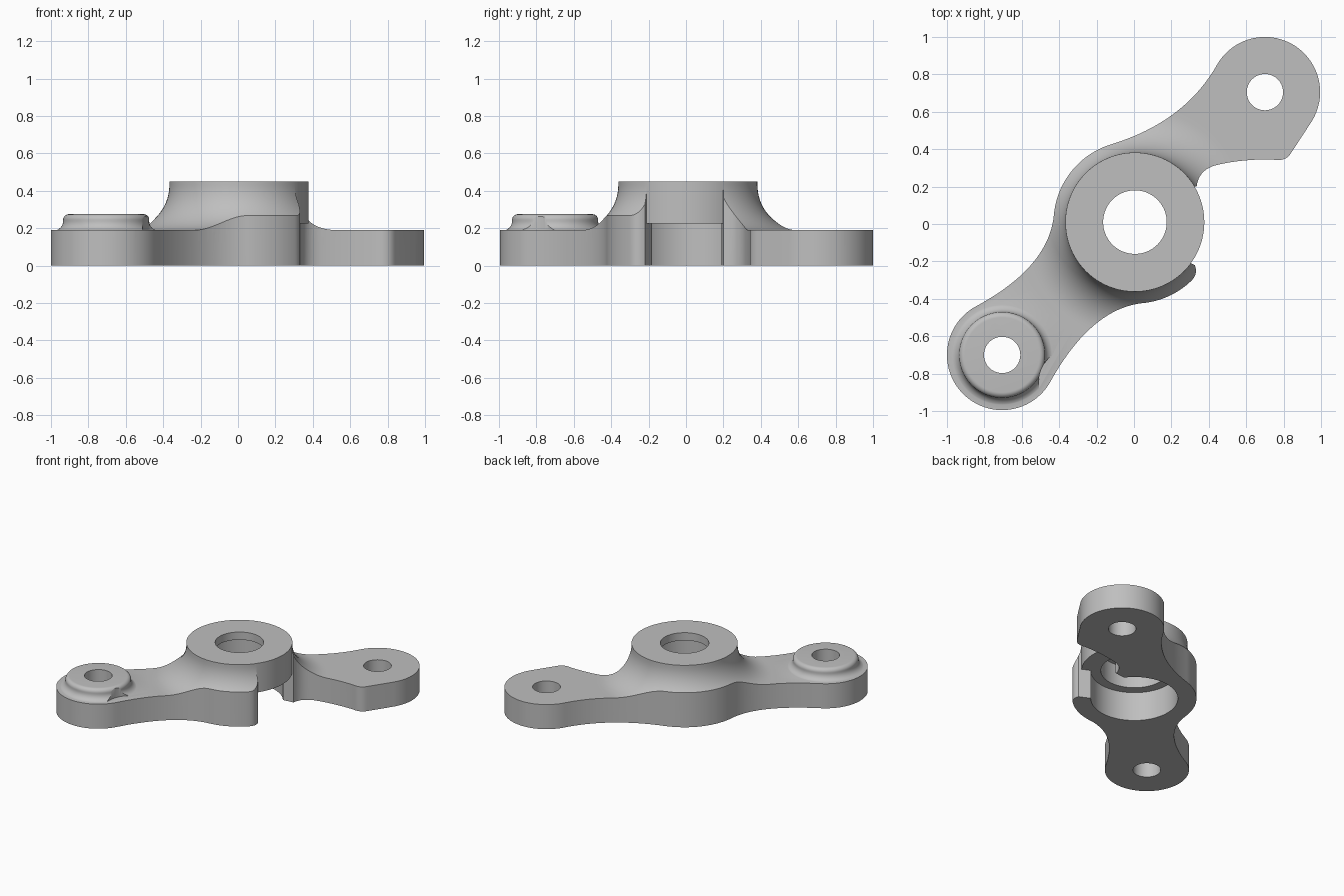
import bpy, bmesh, math
from mathutils import Vector

cube = bpy.data.objects.get("Cube")
if cube:
    bpy.data.objects.remove(cube)

SEG = 96
HUB, LUG_A, LUG_B = (0.005, 0.01), (0.7, 0.705), (-0.705, -0.7)

steel = bpy.data.materials.new("plain_grey")
steel.use_nodes = True
grey = (0.52, 0.52, 0.52, 1)
steel.diffuse_color = grey
steel.node_tree.nodes["Principled BSDF"].inputs["Base Color"].default_value = grey


def finish(bm, name):
    bmesh.ops.recalc_face_normals(bm, faces=bm.faces)
    mesh = bpy.data.meshes.new(name)
    bm.to_mesh(mesh)
    bm.free()
    mesh.materials.append(steel)
    ob = bpy.data.objects.new(name, mesh)
    bpy.context.collection.objects.link(ob)
    return ob


def prism(name, outline, z0, z1):
    bm = bmesh.new()
    face = bm.faces.new([bm.verts.new((x, y, z0)) for x, y in outline])
    top = bmesh.ops.extrude_face_region(bm, geom=[face])["geom"]
    bmesh.ops.translate(bm, vec=(0, 0, z1 - z0),
                        verts=[v for v in top if isinstance(v, bmesh.types.BMVert)])
    return finish(bm, name)


def lathe(name, centre, profile):
    """Closed solid turned about a vertical axis; profile runs bottom to top."""
    bm = bmesh.new()
    rings = [[bm.verts.new((centre[0] + r * math.cos(a), centre[1] + r * math.sin(a), z))
              for a in (2 * math.pi * i / SEG for i in range(SEG))] for r, z in profile]
    for low, high in zip(rings, rings[1:]):
        for i in range(SEG):
            j = (i + 1) % SEG
            bm.faces.new((low[i], low[j], high[j], high[i]))
    bm.faces.new(rings[0])
    bm.faces.new(rings[-1])
    return finish(bm, name)


def drill(name, centre, r, z0, z1):
    return lathe(name, centre, [(r, z0), (r, z1)])


def combine(target, tool, operation):
    mod = target.modifiers.new("cut", "BOOLEAN")
    mod.operation, mod.solver, mod.object = operation, "EXACT", tool
    bpy.context.view_layer.objects.active = target
    bpy.ops.object.modifier_apply(modifier=mod.name)
    bpy.data.objects.remove(tool)


def arc(centre, r, start, end, n=32):
    angles = [math.radians(start + (end - start) * i / n) for i in range(n + 1)]
    return [(centre[0] + r * math.cos(a), centre[1] + r * math.sin(a)) for a in angles]


def blend(p, ctrl, q, n=20):
    """Curved run between two points, ends left out."""
    p, c, q = Vector(p), Vector(ctrl), Vector(q)
    ts = [i / n for i in range(1, n)]
    return [tuple(p * (1 - t) ** 2 + c * 2 * t * (1 - t) + q * t * t) for t in ts]


# Plan outline, counter-clockwise
lug_a = arc(LUG_A, 0.295, -33, 150, 48)
hub_back = arc(HUB, 0.435, 107, 175)
lug_b = arc(LUG_B, 0.295, 118, 332, 56)
hub_front = arc(HUB, 0.435, 275, 313)
tip, toe = (0.325, -0.22), (0.335, 0.2)
neck, flat, heel = (0.44, 0.315), (0.74, 0.345), (0.84, 0.38)
outline = (lug_a + blend(lug_a[-1], (0.272, 0.546), hub_back[0])
           + hub_back + blend(hub_back[-1], (-0.455, -0.23), lug_b[0])
           + lug_b + blend(lug_b[-1], (-0.23, -0.455), hub_front[0])
           + hub_front + blend(hub_front[-1], (0.345, -0.27), tip, 8)
           + [tip, (0.24, -0.18), (0.24, 0.19), toe]
           + blend(toe, (0.345, 0.29), neck, 10) + [neck]
           + blend(neck, (0.58, 0.348), flat, 10) + [flat]
           + blend(flat, (0.81, 0.33), heel, 8) + [heel])

# Plate with a flared hub, trimmed to the outline
flare = [(0.61 - 0.238 * math.sin(a), 0.43 - 0.24 * math.cos(a))
         for a in (math.pi / 2 * i / 20 for i in range(21))]
body = lathe("bracket_body", HUB,
             [(2, -0.1), (2, 0.19), (0.64, 0.19)] + flare + [(0.372, 0.45)])
combine(body, prism("outline_trim", outline, 0, 1), "INTERSECT")

# Straight hub wall above the side window
combine(body, drill("hub_wall", HUB, 0.371, 0.225, 0.45), "UNION")

# Raised pad on the left lug, with its clearance notch
round_top = [(0.2 + 0.03 * math.cos(a), 0.245 + 0.03 * math.sin(a))
             for a in (math.pi / 2 * i / 8 for i in range(9))]
root = [(0.28 - 0.05 * math.sin(a), 0.238 - 0.05 * math.cos(a))
        for a in (math.pi / 2 * i / 8 for i in range(9))]
pad = lathe("lug_pad", LUG_B, [(0.28, 0.1)] + root + round_top)
combine(pad, drill("notch_cutter", (-0.32, -0.85), 0.19, 0.05, 0.5), "DIFFERENCE")
combine(body, pad, "UNION")

# Stepped hub bore and the two lug holes
for name, centre, r, z0, z1 in (("lower_bore", HUB, 0.305, -0.1, 0.225),
                                ("bearing_seat", HUB, 0.235, -0.1, 0.39),
                                ("hub_hole", HUB, 0.17, -0.1, 0.6),
                                ("lug_a_hole", LUG_A, 0.097, -0.1, 0.6),
                                ("lug_b_hole", LUG_B, 0.097, -0.1, 0.6)):
    combine(body, drill(name, centre, r, z0, z1), "DIFFERENCE")

bpy.ops.object.select_all(action="DESELECT")
body.select_set(True)
bpy.context.view_layer.objects.active = body
bpy.ops.object.shade_smooth_by_angle(angle=math.radians(30))
